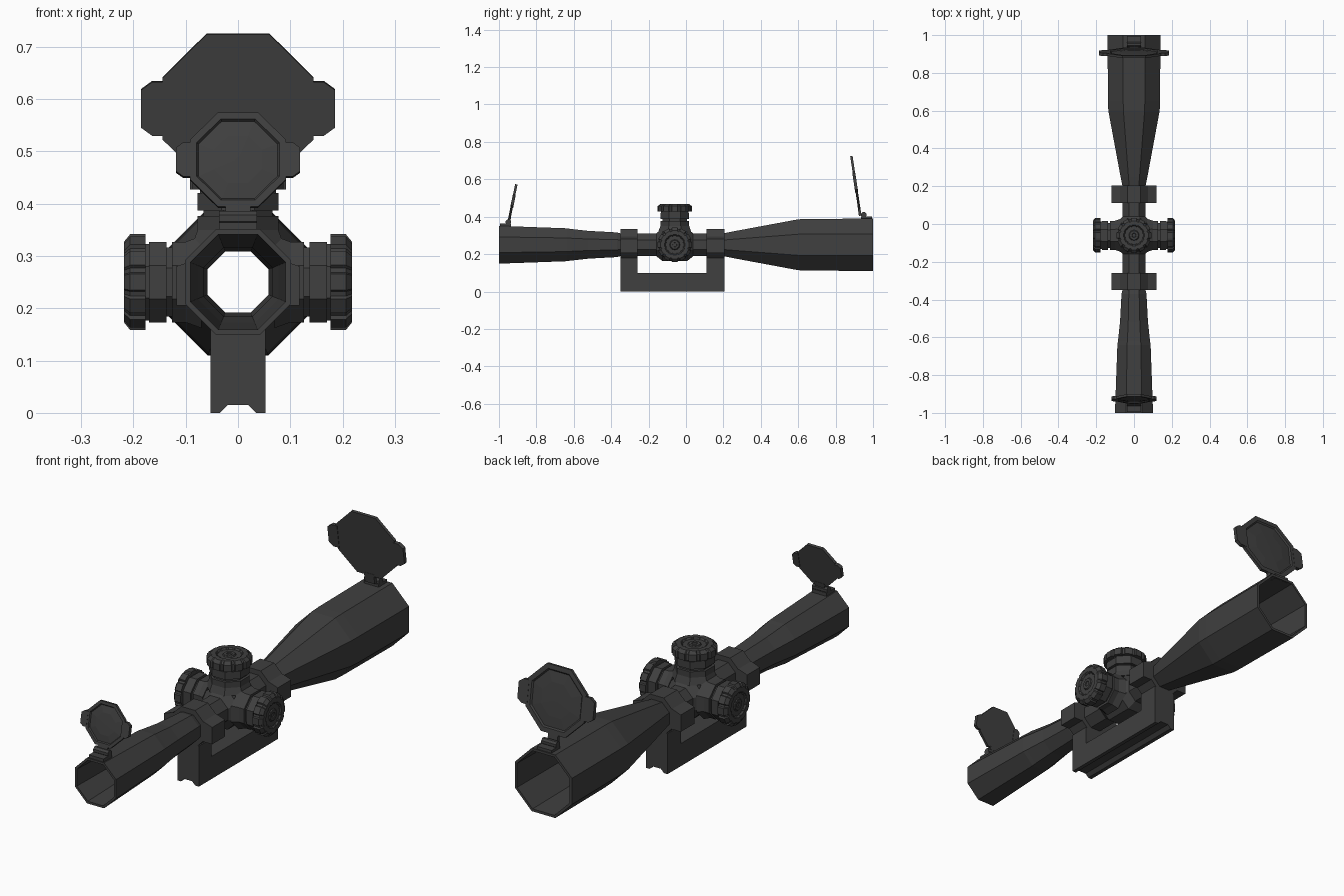
import bpy, bmesh, math
from mathutils import Matrix, Vector

old = bpy.data.objects.get("Cube")
if old:
    bpy.data.objects.remove(old)

black = bpy.data.materials.new("matte_black")
black.use_nodes = True
COLOR = (0.05, 0.05, 0.05, 1)
black.diffuse_color = COLOR
bsdf = next(n for n in black.node_tree.nodes if n.type == 'BSDF_PRINCIPLED')
bsdf.inputs["Base Color"].default_value = COLOR
bsdf.inputs["Roughness"].default_value = 0.7

AXIS = 0.25                                   # height of the optical axis
X, Y, Z = Vector((1, 0, 0)), Vector((0, 1, 0)), Vector((0, 0, 1))


def finish(name, bm, matrix=None):
    bmesh.ops.recalc_face_normals(bm, faces=bm.faces)
    mesh = bpy.data.meshes.new(name)
    bm.to_mesh(mesh)
    bm.free()
    mesh.materials.append(black)
    ob = bpy.data.objects.new(name, mesh)
    bpy.context.collection.objects.link(ob)
    if matrix:
        ob.matrix_world = matrix
    return ob


def octagon(n=8):
    """Unit-apothem polygon with flat sides up and sideways."""
    r = 1 / math.cos(math.pi / n)
    return [(r * math.cos(math.tau * (i + .5) / n), r * math.sin(math.tau * (i + .5) / n))
            for i in range(n)]


def gear(teeth):
    """Unit polygon with shallow notches for a knurled grip."""
    pts = []
    for i in range(teeth):
        for f, r in ((-.32, 1), (.32, 1), (.4, .93), (.6, .93)):
            a = math.tau * (i + f) / teeth
            pts.append((r * math.cos(a), r * math.sin(a)))
    return pts


def sweep(name, profile, u, v, axis, origin, section=None, hollow=False, matrix=None, wide=1):
    """Stack scaled cross-sections (distance, size) along an axis."""
    section = section or octagon()
    bm = bmesh.new()
    rings = [[bm.verts.new(origin + u * (a * r * wide) + v * (b * r) + axis * t)
              for a, b in section] for t, r in profile]
    pairs = list(zip(rings, rings[1:]))
    if hollow:
        pairs.append((rings[-1], rings[0]))
    else:
        bm.faces.new(rings[0])
        bm.faces.new(rings[-1])
    n = len(section)
    for p, q in pairs:
        for i in range(n):
            j = (i + 1) % n
            bm.faces.new((p[i], p[j], q[j], q[i]))
    return finish(name, bm, matrix)


def prism(name, outline, depth0, depth1, matrix=None):
    """Extrude an x-z outline along y."""
    bm = bmesh.new()
    a, b = ([bm.verts.new((x, d, z)) for x, z in outline] for d in (depth0, depth1))
    bm.faces.new(a)
    bm.faces.new(b)
    for i in range(len(a)):
        j = (i + 1) % len(a)
        bm.faces.new((a[i], a[j], b[j], b[i]))
    return finish(name, bm, matrix)


def box(name, hx, y0, y1, z0, z1, matrix=None):
    return prism(name, [(-hx, z0), (hx, z0), (hx, z1), (-hx, z1)], y0, y1, matrix)


center = Z * AXIS

# Main tube: outer wall front to back, then bore back to front
outer = [(-1, .101), (-.64, .088), (-.62, .085), (-.52, .074), (-.37, .066), (-.35, .061),
         (.2, .061), (.25, .071), (.6, .136), (.65, .138), (1, .14)]
bore = [(1, .129), (.62, .124), (.25, .062), (.2, .0585), (-.37, .0585), (-.52, .066),
        (-.62, .077), (-1, .091)]
sweep("scope_tube", outer + bore, X, Z, Y, center, hollow=True)

# Turret hub around the tube
sweep("turret_hub", [(-.16, .06), (-.125, .088), (.005, .088), (.04, .06)],
      X, Z, Y, center, hollow=True)

# Clamp rings and the mount below them
for label, y0, y1 in (("front", -.35, -.26), ("rear", .11, .205)):
    sweep(label + "_clamp_ring", [(y0, .083), (y1, .083), (y1, .0595), (y0, .0595)],
          X, Z, Y, center, hollow=True)
    for side in (-1, 1):
        lug = [(side * x, AXIS + z) for x, z in
               ((.075, -.045), (.118, -.045), (.118, .03), (.075, .045))]
        prism(label + "_clamp_lug", lug, y0, y1)
    box(label + "_mount_leg", .053, y0, y1, .095, .18)
half = [(.02, .015), (.035, 0), (.053, 0), (.053, .1)]
prism("mount_base", half + [(-x, z) for x, z in reversed(half)], -.35, .205)

# Adjustment turrets: left, right and top
neck = [(.07, .088), (.1, .077), (.126, .077), (.126, .066), (.137, .066), (.137, .077),
        (.17, .077), (.17, .073), (.18, .073)]
grip = [(.177, .075), (.177, .093), (.206, .093), (.218, .078), (.218, .056), (.211, .05),
        (.211, .028), (.216, .024), (.216, .012), (.212, .01)]
hub = center - Y * .06
for label, u, v, axis in (("left", Y, Z, X), ("right", Y, Z, -X), ("top", X, Y, Z)):
    sweep(label + "_turret_neck", neck, u, v, axis, hub)
    sweep(label + "_turret_grip", grip, u, v, axis, hub, section=gear(12))


# Flip-up lens covers, standing open on hinges
def lens_cover(label, s, r, y, z, tilt, top):
    m = Matrix.Translation((0, y, z)) @ Matrix.Rotation(s * tilt, 4, 'X')
    sweep(label + "_cover", [(-.006, r), (.007, r), (.007, .86 * r), (.001, .82 * r),
                             (.005, .5 * r), (.006, .05 * r)],
          X, Z, Y * s, Vector(), matrix=m)
    for side in (-1, 1):
        ear = [(side * a * r, b * r) for a, b in
               ((.95, -.36), (1.14, -.36), (1.29, -.25), (1.29, .25), (1.14, .36), (.95, .36))]
        prism(label + "_cover_ear", ear, -.008, .008, m)
    box(label + "_cover_arm", .024, -.007, .007, -r - .035, -r + .01, m)
    # Hinge block with a barrel across it
    y0, y1 = sorted((s * .935, s * .995))
    box(label + "_hinge_base", .036, y0, y1, top - .012, top + .012)
    sweep(label + "_hinge_barrel", [(-.036, .014), (.036, .014)], Y, Z, X,
          Vector((0, s * .95, top + .02)))


lens_cover("eyepiece", -1, .092, -.925, .483, math.radians(11.5), .352)
lens_cover("objective", 1, .144, .905, .582, math.radians(8.5), .39)
